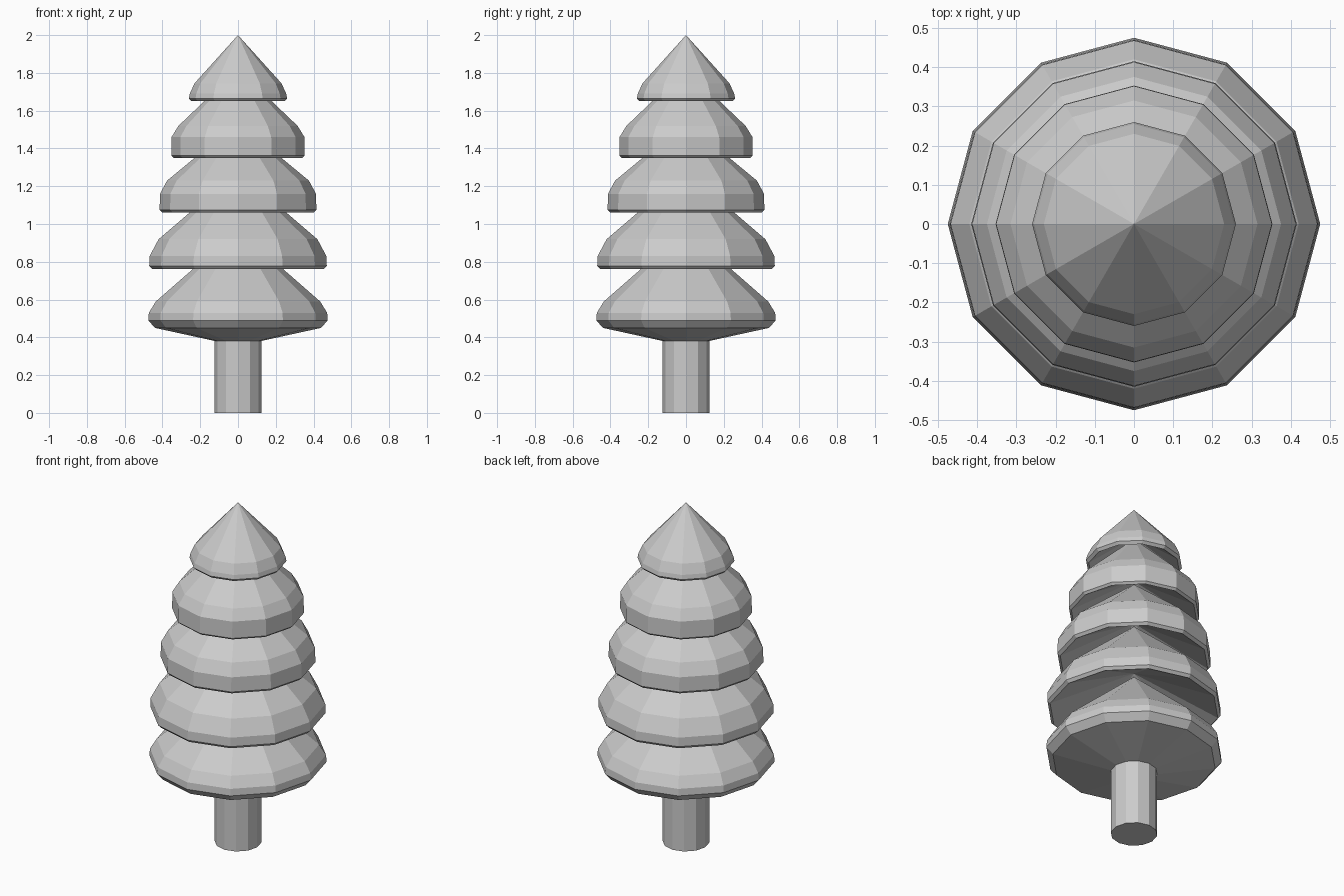
import bpy, bmesh, math

if "Cube" in bpy.data.objects:
    bpy.data.objects.remove(bpy.data.objects["Cube"])

SIDES = 12


def lathe(name, profile):
    """Spin (radius, z) points round z with flat faces; radius 0 makes a tip."""
    bm = bmesh.new()
    rings = []
    for r, z in profile:
        if r == 0:
            rings.append([bm.verts.new((0, 0, z))] * SIDES)
        else:
            rings.append([bm.verts.new((r * math.cos(math.tau * i / SIDES),
                                        r * math.sin(math.tau * i / SIDES), z))
                          for i in range(SIDES)])
    for a, b in zip(rings, rings[1:]):
        for i in range(SIDES):
            j = (i + 1) % SIDES
            bm.faces.new(list(dict.fromkeys((a[i], a[j], b[j], b[i]))))
    bmesh.ops.recalc_face_normals(bm, faces=bm.faces)
    mesh = bpy.data.meshes.new(name)
    bm.to_mesh(mesh)
    bm.free()
    obj = bpy.data.objects.new(name, mesh)
    bpy.context.collection.objects.link(obj)


# Trunk
lathe("trunk", [(0, 0), (0.125, 0), (0.125, 0.39), (0, 0.39)])

# Lowest branch tier, with a closed underside
lathe("branch_tier_1", [(0, 0.38), (0.12, 0.38), (0.44, 0.45), (0.475, 0.49),
                        (0.472, 0.53), (0.435, 0.59), (0, 0.97)])

# Upper tiers, each hollowed so it sits over the tip of the one below
lathe("branch_tier_2", [(0, 0.99), (0.455, 0.762), (0.47, 0.778), (0.468, 0.83),
                        (0.42, 0.92), (0, 1.28)])
lathe("branch_tier_3", [(0, 1.30), (0.40, 1.06), (0.415, 1.075), (0.413, 1.16),
                        (0.375, 1.23), (0, 1.54)])
lathe("branch_tier_4", [(0, 1.56), (0.34, 1.35), (0.353, 1.362), (0.352, 1.46),
                        (0.315, 1.52), (0, 1.82)])
lathe("branch_tier_5", [(0, 1.83), (0.245, 1.65), (0.26, 1.665), (0.255, 1.69),
                        (0.23, 1.745), (0, 2.0)])
